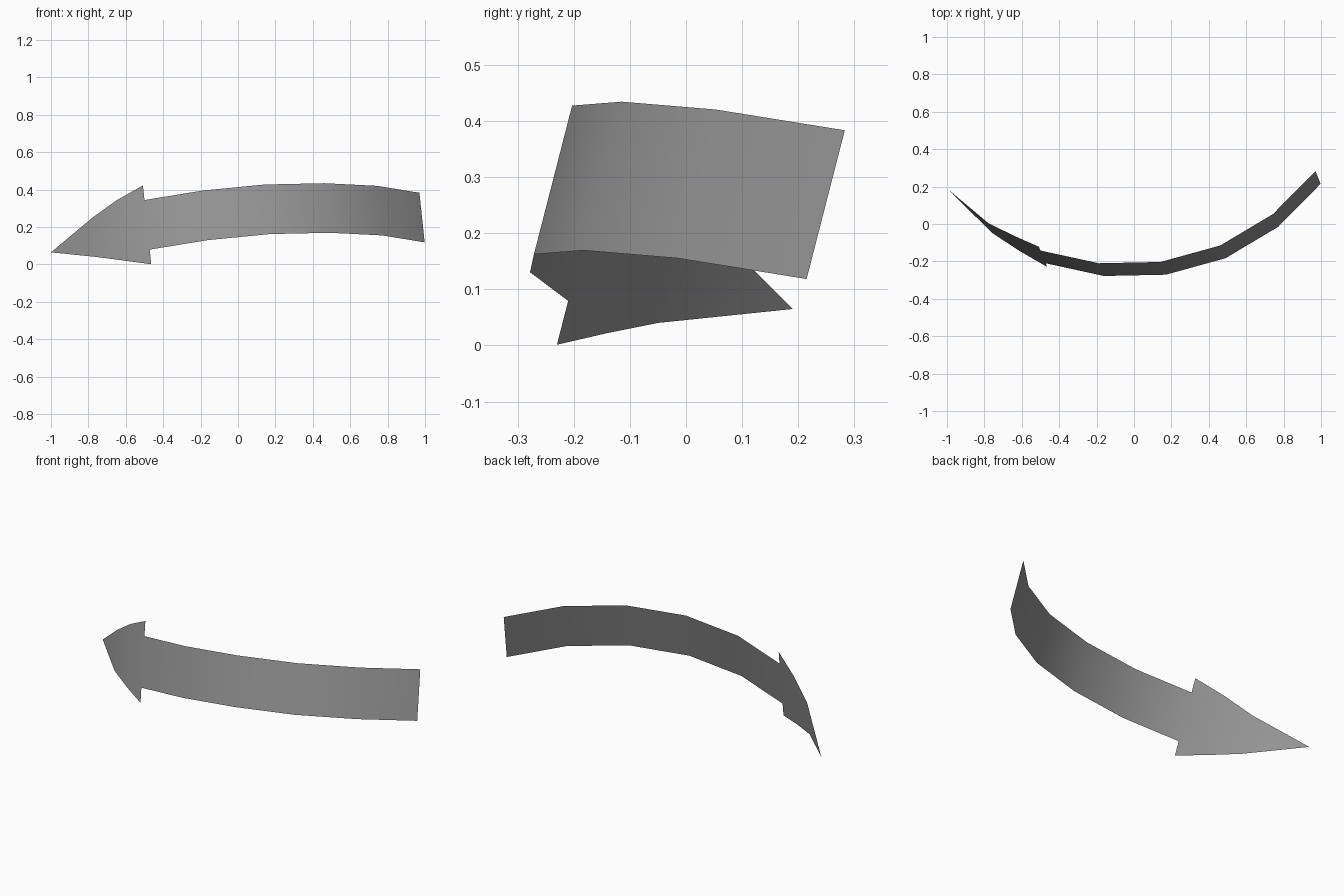
import bpy
from mathutils import Vector

if "Cube" in bpy.data.objects:
    bpy.data.objects.remove(bpy.data.objects["Cube"], do_unlink=True)

# Flat grey material
grey = bpy.data.materials.new("mid_grey")
grey.use_nodes = True
colour = (0.3, 0.3, 0.3, 1)
grey.diffuse_color = colour
grey.node_tree.nodes["Principled BSDF"].inputs["Base Color"].default_value = colour

# Half of the ribbon's width, pointing to its upper edge
HALF = Vector((-0.014, 0.034, 0.1325))

# Centre line from the tail to the head, then from the head to the tip
shaft = [(0.984, 0.249, 0.251), (0.757, 0.019, 0.288), (0.475, -0.149, 0.302),
         (0.156, -0.237, 0.295), (-0.174, -0.244, 0.263), (-0.486, -0.176, 0.212)]
head = [(-0.63, -0.102, 0.183), (-0.768, -0.022, 0.145)]
head_widths = [1.22, 0.79]
tip = (-1.0, 0.19, 0.065)
WING = 1.59

verts, faces = [], []


def add_pair(centre, width):
    """Add a lower and an upper edge point; return their indices."""
    for side in (-1, 1):
        verts.append(Vector(centre) + HALF * width * side)
    return len(verts) - 2, len(verts) - 1


# Curved shaft
rows = [add_pair(p, 1) for p in shaft]
for (a, b), (c, d) in zip(rows, rows[1:]):
    faces.append((a, b, d, c))

# Arrow head: the first strip takes in the shaft's end points
inner_low, inner_high = rows[-1]
low, high = add_pair(shaft[-1], WING)
rows = [add_pair(p, w) for p, w in zip(head, head_widths)]
c, d = rows[0]
faces.append((low, inner_low, c))
faces.append((inner_low, inner_high, d, c))
faces.append((inner_high, high, d))
for (a, b), (c, d) in zip(rows, rows[1:]):
    faces.append((a, b, d, c))
verts.append(Vector(tip))
faces.append((*rows[-1], len(verts) - 1))

# Single-sheet ribbon with its outer side to the front
mesh = bpy.data.meshes.new("curved_arrow")
mesh.from_pydata(verts, [], [f[::-1] for f in faces])
mesh.update()
if sum(p.normal.y for p in mesh.polygons) > 0:
    mesh.flip_normals()
mesh.materials.append(grey)
arrow = bpy.data.objects.new("curved_arrow", mesh)
bpy.context.collection.objects.link(arrow)
bpy.context.view_layer.objects.active = arrow
arrow.select_set(True)
bpy.ops.object.shade_smooth_by_angle()
